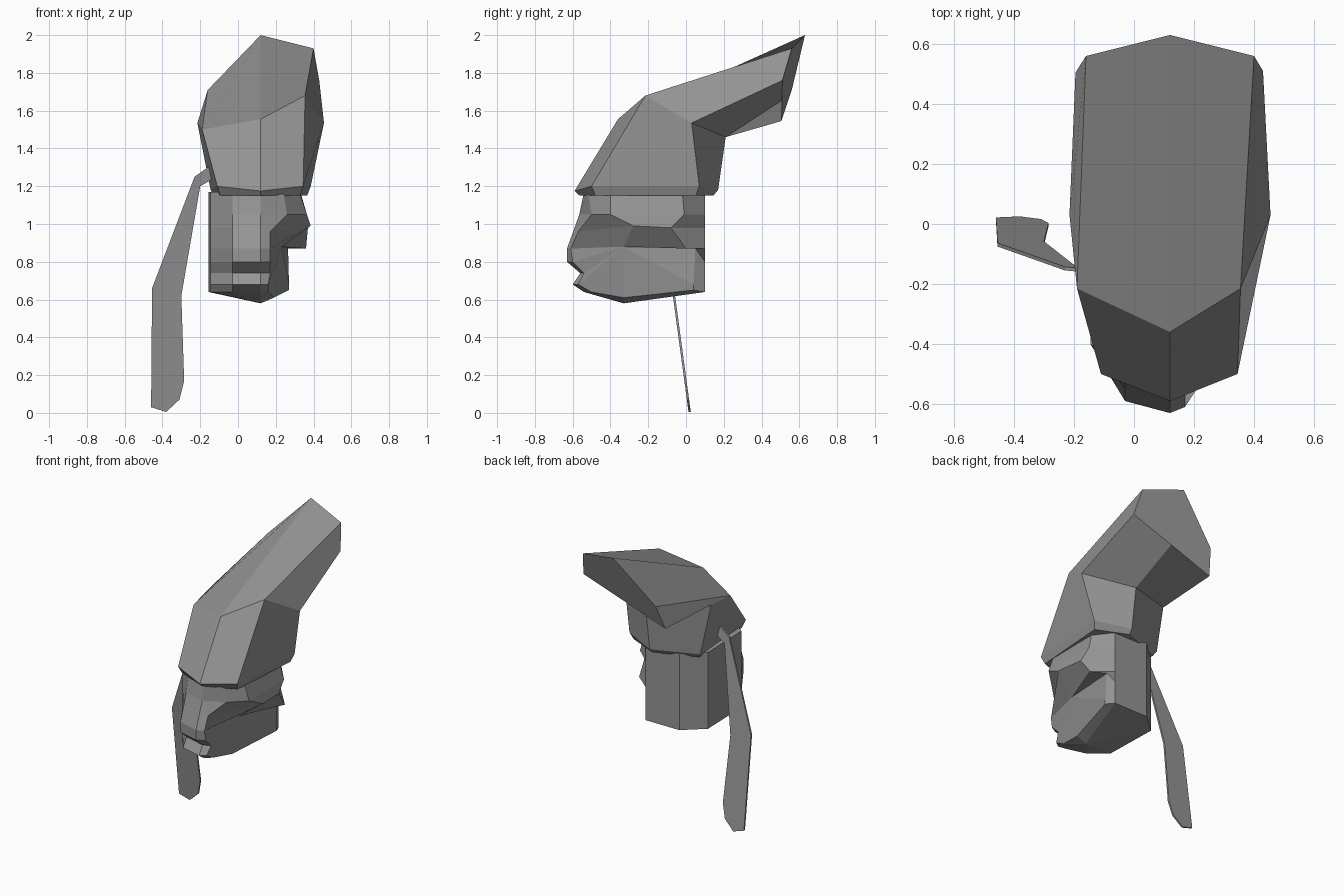
import bpy, bmesh
from mathutils import Vector

old = bpy.data.objects.get("Cube")
if old:
    bpy.data.objects.remove(old)

grey = bpy.data.materials.new("plain grey")
grey.use_nodes = True
colour = (0.3, 0.3, 0.3, 1)
grey.diffuse_color = colour
grey.node_tree.nodes["Principled BSDF"].inputs["Base Color"].default_value = colour


def finish(name, bm):
    """Clean the mesh and add it to the scene as a flat shaded object."""
    bmesh.ops.remove_doubles(bm, verts=bm.verts, dist=0.001)
    bmesh.ops.recalc_face_normals(bm, faces=bm.faces)
    mesh = bpy.data.meshes.new(name)
    bm.to_mesh(mesh)
    bm.free()
    mesh.materials.append(grey)
    obj = bpy.data.objects.new(name, mesh)
    bpy.context.collection.objects.link(obj)
    return obj


def loft(name, rings, end_point=None):
    """Bridge rings of equal length; close the end flat or with a fan."""
    bm = bmesh.new()
    loops = [[bm.verts.new(p) for p in ring] for ring in rings]
    count = len(loops[0])
    for a, b in zip(loops, loops[1:]):
        for i in range(count):
            j = (i + 1) % count
            bm.faces.new((a[i], a[j], b[j], b[i]))
    bm.faces.new(loops[0])
    last = loops[-1]
    if end_point:
        tip = bm.verts.new(end_point)
        for i in range(count):
            bm.faces.new((last[i], last[(i + 1) % count], tip))
    else:
        bm.faces.new(last)
    return finish(name, bm)


# Hat: rim, crown bend and slanted open-ended top swept to the back
# Order: front, right front, right side, back, left side, left front
rim = [(.12, -.59, 1.175), (.345, -.5, 1.2), (.385, .07, 1.2),
       (.16, .17, 1.18), (-.145, .05, 1.18), (-.11, -.5, 1.2)]
bend = [(.12, -.36, 1.555), (.355, -.215, 1.68), (.455, .03, 1.535),
        (.16, .21, 1.46), (-.215, .03, 1.535), (-.19, -.215, 1.5)]
top = [(.12, .63, 2), (.4, .56, 1.93), (.43, .51, 1.76),
       (.12, .508, 1.655), (-.195, .505, 1.545), (-.16, .56, 1.71)]
middle = Vector((.12, -.2, 0))
tuck = []
for p in rim:
    q = middle + (Vector(p) - middle) * 0.93
    tuck.append((q.x, q.y, 1.15))
loft("hat", [tuck, rim, bend, top])


# Head: plain left side and back, dented right cheek
def head_ring(z, front, right):
    plain = [(.12, front), (-.03, front + .04), (-.145, -.4),
             (-.155, -.02), (-.02, .1), (.24, .1)]
    return [(x, y, z) for x, y in plain] + right


pit = (.23, -.33, .88)
ledge = (.265, .05, .87)
head = [
    head_ring(1.17, -.54, [(.33, -.02, 1.17), (.325, -.4, 1.17), (.24, -.52, 1.17)]),
    head_ring(1.05, -.565, [(.36, -.01, 1.05), (.365, -.4, 1.05), (.26, -.5, 1.05)]),
    head_ring(.98, -.59, [(.37, -.08, .98), (.385, -.28, .99), (.17, -.57, .96)]),
    head_ring(.87, -.63, [(.36, 0, .87), pit, (.17, -.61, .87)]),
    head_ring(.8, -.63, [ledge, pit, (.17, -.6, .8)]),
    head_ring(.74, -.56, [ledge, pit, (.17, -.54, .74)]),
    head_ring(.68, -.6, [(.27, .04, .68), pit, (.16, -.57, .68)]),
    head_ring(.64, -.54, [(.27, .04, .65), (.19, -.33, .61), (.16, -.5, .64)]),
]
loft("head", head, (.12, -.33, .58))


# Hanging strap: thin leaning sheet with a short hook at the top
outline = [(-.13, 1.3), (-.16, 1.3), (-.23, 1.25), (-.455, .66), (-.46, .03), (-.38, .005),
           (-.31, .07), (-.285, .17), (-.3, .62), (-.2, 1.2), (-.13, 1.24)]
half = 0.006
bm = bmesh.new()
sides = []
for offset in (-half, half):
    sides.append([bm.verts.new((x, .02 - .135 * z + offset, z)) for x, z in outline])
    bm.faces.new(sides[-1])
for i in range(len(outline)):
    j = (i + 1) % len(outline)
    bm.faces.new((sides[0][i], sides[0][j], sides[1][j], sides[1][i]))
finish("hanging_strap", bm)
